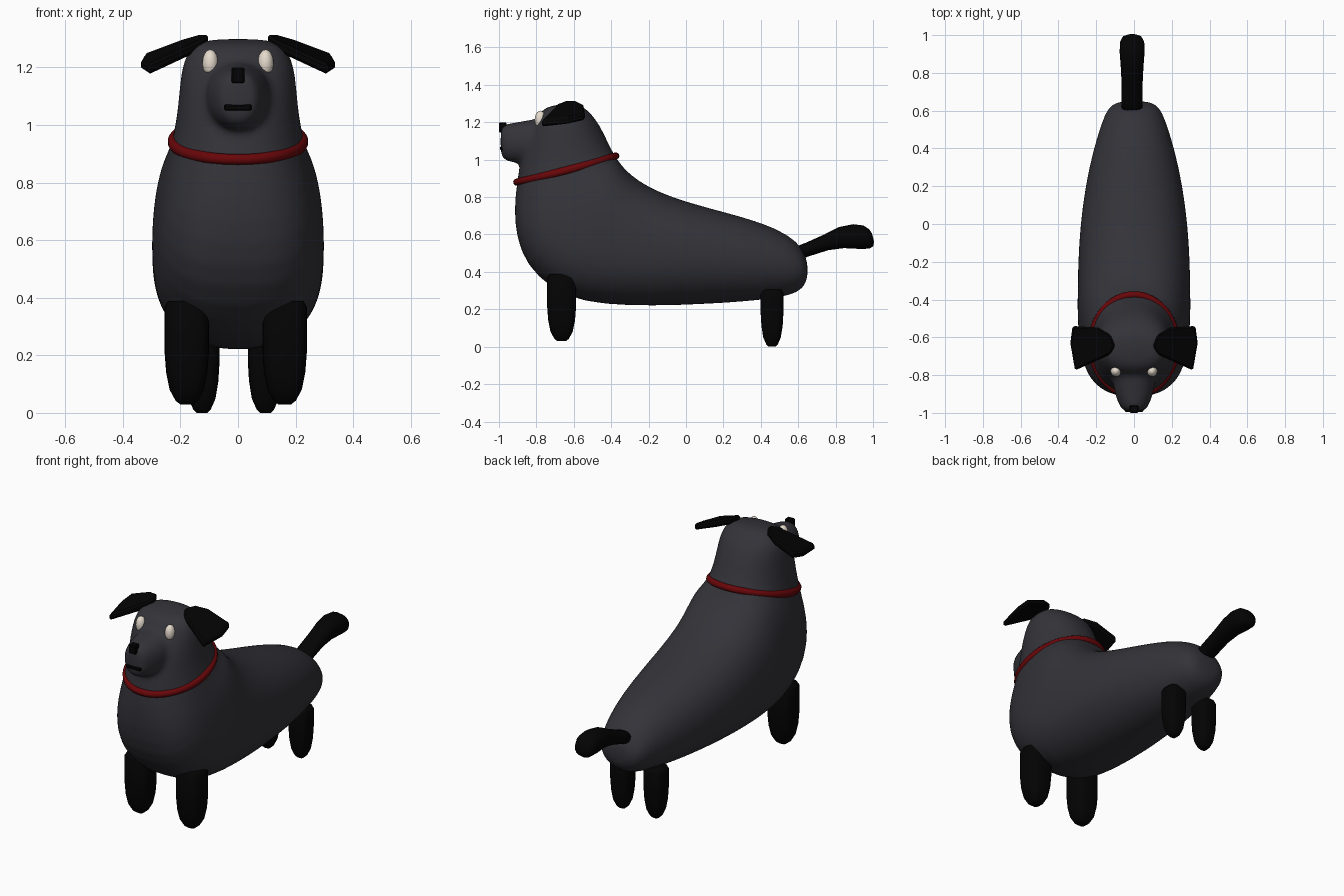
import bpy, bmesh, math
from mathutils import Vector

if "Cube" in bpy.data.objects:
    bpy.data.objects.remove(bpy.data.objects["Cube"])


def material(name, rgb):
    m = bpy.data.materials.new(name)
    m.use_nodes = True
    m.diffuse_color = (*rgb, 1)
    bsdf = next(n for n in m.node_tree.nodes if n.type == 'BSDF_PRINCIPLED')
    bsdf.inputs["Base Color"].default_value = (*rgb, 1)
    return m


coat = material("charcoal coat", (0.033, 0.033, 0.041))
black = material("black", (0.001, 0.001, 0.001))
red = material("collar red", (0.14, 0.002, 0.003))
ivory = material("ivory", (0.78, 0.7, 0.6))


def finish(bm, name, mat, smooth=True):
    bmesh.ops.recalc_face_normals(bm, faces=bm.faces[:])
    mesh = bpy.data.meshes.new(name)
    bm.to_mesh(mesh)
    bm.free()
    mesh.materials.append(mat)
    mesh.polygons.foreach_set("use_smooth", [smooth] * len(mesh.polygons))
    ob = bpy.data.objects.new(name, mesh)
    bpy.context.scene.collection.objects.link(ob)
    return ob


def bend(value, power):
    return math.copysign(abs(value) ** power, value)


def loft(bm, rings, sides=24):
    """Skin closed rings: centre, half axis u, half axis v, roundness (1 = ellipse)."""
    loops = []
    angles = [2 * math.pi * i / sides for i in range(sides)]
    for c, u, v, power in rings:
        loops.append([bm.verts.new(Vector(c) + Vector(u) * bend(math.cos(a), power)
                                   + Vector(v) * bend(math.sin(a), power)) for a in angles])
    for a, b in zip(loops, loops[1:]):
        for i in range(sides):
            j = (i + 1) % sides
            bm.faces.new((a[i], a[j], b[j], b[i]))
    bm.faces.new(loops[0])
    bm.faces.new(loops[-1])


def section(top, bottom, width, power):
    """Ring across the spine, from its upper and lower (y, z) points."""
    a, b = Vector((0, *top)), Vector((0, *bottom))
    return (a + b) / 2, (a - b) / 2, (width, 0, 0), power


# Torso, neck and head: upper point, lower point, half width, roundness
torso = [
    ((.652, .44), (.652, .38), .07, 1), ((.628, .525), (.633, .308), .132, 1),
    ((.55, .6), (.55, .27), .168, .98), ((.4, .667), (.4, .248), .215, .96),
    ((.2, .722), (.2, .232), .26, .94), ((0, .775), (-.05, .22), .288, .9),
    ((-.15, .83), (-.3, .217), .298, .86), ((-.25, .885), (-.55, .236), .3, .8),
    ((-.305, .93), (-.72, .306), .3, .74), ((-.335, .96), (-.855, .436), .288, .7),
    ((-.35, .98), (-.91, .59), .272, .72), ((-.36, .995), (-.92, .74), .25, .8),
    ((-.38, 1.02), (-.905, .88), .226, .92), ((-.42, 1.1), (-.885, 1), .21, .95),
    ((-.458, 1.18), (-.86, 1.09), .203, .92), ((-.5, 1.24), (-.82, 1.18), .194, .88),
    ((-.55, 1.285), (-.785, 1.25), .168, .86), ((-.6, 1.305), (-.74, 1.29), .122, .86),
]
# Muzzle: the same along y
muzzle = [((y, hi), (y, lo), w, .9) for y, hi, lo, w in (
    (-.7, 1.24, .98, .13), (-.79, 1.22, .983, .118), (-.89, 1.203, .98, .106),
    (-.95, 1.193, .988, .083), (-.98, 1.185, 1.005, .066), (-.992, 1.165, 1.03, .05))]
bm = bmesh.new()
for part in (torso, muzzle):
    loft(bm, [section(*s) for s in part], 32)
body = finish(bm, "body", coat)
body.modifiers.new("round", 'SUBSURF').levels = 1
body.modifiers["round"].render_levels = 1
fuse = body.modifiers.new("fuse", 'REMESH')
fuse.mode = 'VOXEL'
fuse.voxel_size = 0.014
fuse.use_smooth_shade = True
soften = body.modifiers.new("soften", 'SMOOTH')
soften.factor = 0.5
soften.iterations = 8

# Collar
path = bpy.data.curves.new("collar path", 'CURVE')
path.dimensions = '3D'
path.bevel_depth = 0.019
path.bevel_resolution = 3
spline = path.splines.new('POLY')
spline.points.add(47)
spline.use_cyclic_u = True
for i, p in enumerate(spline.points):
    a = 2 * math.pi * i / 48
    across, along = math.sin(a), math.cos(a)
    p.co = (.222 * across, -.64 + .265 * along, .95 + .07 * along - .008 * across ** 2, 1)
    p.radius = 1 + .2 * across ** 2
spline.use_smooth = True
path.materials.append(red)
bpy.context.scene.collection.objects.link(bpy.data.objects.new("collar", path))

# Tail: y, z, half width, half height
bm = bmesh.new()
loft(bm, [((-.01, y, z), (w, 0, 0), (0, -.25 * h, h), .9) for y, z, w, h in (
    (.57, .49, .055, .035), (.65, .52, .056, .036), (.75, .558, .056, .042),
    (.83, .583, .06, .056), (.91, .589, .066, .066), (.965, .586, .064, .062),
    (.99, .583, .05, .045), (1.0, .583, .025, .022))], 16)
finish(bm, "tail", black)


def leg(name, x, y, foot, top, radius):
    bm = bmesh.new()
    profile = ((0, .3), (.012, .5), (.05, .77), (.11, .93), (.18, 1))
    rings = [(foot + dz, radius * k) for dz, k in profile]
    rings += [(top - .02, radius), (top, radius * .85)]
    loft(bm, [((x, y, z), (r, 0, 0), (0, r, 0), .62) for z, r in rings], 24)
    finish(bm, name, black)


def ear(name, side):
    outline = ((.1, -.645), (.125, -.585), (.19, -.548), (.325, -.54),
               (.337, -.63), (.312, -.775), (.2, -.725), (.125, -.69))
    bm = bmesh.new()
    layers = []
    for drop in (0, .038):
        layers.append([bm.verts.new((side * x, y, 1.317 - drop - .385 * (x - .1)
                                     + .18 * (y + .64))) for x, y in outline])
    upper, lower = layers
    bm.faces.new(upper)
    bm.faces.new(lower)
    for i in range(len(outline)):
        j = (i + 1) % len(outline)
        bm.faces.new((upper[i], upper[j], lower[j], lower[i]))
    ob = finish(bm, name, black, False)
    ob.modifiers.new("edge", 'BEVEL').width = 0.01


def eye(name, side):
    bm = bmesh.new()
    bmesh.ops.create_uvsphere(bm, u_segments=16, v_segments=10, radius=1)
    bmesh.ops.scale(bm, vec=(.028, .03, .048), verts=bm.verts)
    bmesh.ops.translate(bm, vec=(side * .096, -.779, 1.214), verts=bm.verts)
    finish(bm, name, ivory)


for label, side in (("left", 1), ("right", -1)):
    leg(label + " front leg", side * .17 - .008, -.665, .03, .388, .077)
    leg(label + " back leg", side * .11 - .015, .46, 0, .305, .061)
    ear(label + " ear", side)
    eye(label + " eye", side)


def block(name, size, centre):
    bm = bmesh.new()
    bmesh.ops.create_cube(bm, size=1)
    bmesh.ops.scale(bm, vec=size, verts=bm.verts)
    bmesh.ops.translate(bm, vec=centre, verts=bm.verts)
    ob = finish(bm, name, black, False)
    ob.modifiers.new("edge", 'BEVEL').width = 0.005


# Nose and mouth
block("nose", (.046, .04, .054), (0, -.98, 1.172))
block("mouth", (.098, .05, .021), (0, -.969, 1.06))
